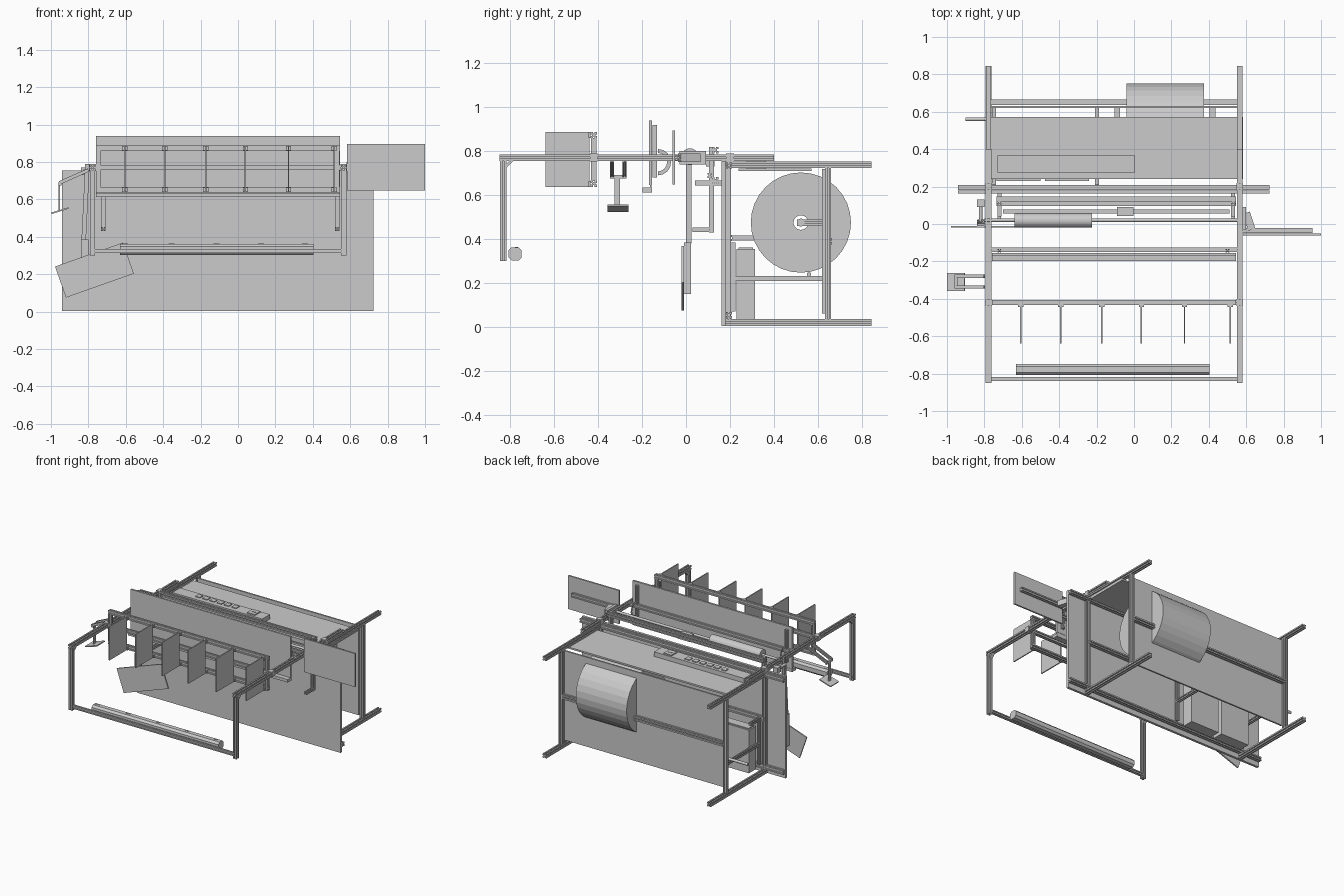
import bpy, bmesh, math
from mathutils import Vector, Matrix

def finish(name, bm):
    bmesh.ops.recalc_face_normals(bm, faces=bm.faces)
    me = bpy.data.meshes.new(name)
    bm.to_mesh(me)
    bm.free()
    ob = bpy.data.objects.new(name, me)
    bpy.context.collection.objects.link(ob)
    return ob

def box(name, x, y, z, tilt=0):
    """Box from (min, max) pairs, optionally tilted about y."""
    bm = bmesh.new()
    c = Vector((sum(x) / 2, sum(y) / 2, sum(z) / 2))
    s = (x[1] - x[0], y[1] - y[0], z[1] - z[0], 1)
    m = Matrix.Translation(c) @ Matrix.Rotation(math.radians(-tilt), 4, 'Y') @ Matrix.Diagonal(s)
    bmesh.ops.create_cube(bm, size=1, matrix=m)
    return finish(name, bm)

def sweep(name, profile, a, b):
    """Extrude a 2D profile from point a to point b."""
    a, b = Vector(a), Vector(b)
    bm = bmesh.new()
    f = bm.faces.new([bm.verts.new((u, v, 0)) for u, v in profile])
    r = bmesh.ops.extrude_face_region(bm, geom=[f])
    bmesh.ops.translate(bm, vec=(0, 0, (b - a).length),
                        verts=[v for v in r['geom'] if isinstance(v, bmesh.types.BMVert)])
    q = (b - a).to_track_quat('Z', 'Y')
    bmesh.ops.transform(bm, matrix=Matrix.Translation(a) @ q.to_matrix().to_4x4(), verts=bm.verts)
    return finish(name, bm)

def bar(name, a, b, w=0.028):
    """Slotted aluminium extrusion: square with a groove in each side."""
    h, g, d = w / 2, w * 0.14, w * 0.25
    side = [(h, -h), (h, -g), (h - d, -g), (h - d, g), (h, g)]
    pts = []
    for k in range(4):
        c, s = [(1, 0), (0, 1), (-1, 0), (0, -1)][k]
        pts += [(u * c - v * s, u * s + v * c) for u, v in side]
    return sweep(name, pts, a, b)

def rod(name, a, b, r, n=24):
    ob = sweep(name, [(r * math.cos(2 * math.pi * i / n), r * math.sin(2 * math.pi * i / n))
                      for i in range(n)], a, b)
    for p in ob.data.polygons:
        p.use_smooth = len(p.vertices) == 4
    return ob

def tube(name, a, b, r, ri, n=32):
    """Hollow roll along x."""
    bm = bmesh.new()
    loops = []
    for x, rad in ((a[0], r), (b[0], r), (b[0], ri), (a[0], ri)):
        loops.append([bm.verts.new((x, a[1] + rad * math.cos(2 * math.pi * i / n),
                                    a[2] + rad * math.sin(2 * math.pi * i / n))) for i in range(n)])
    for k in range(4):
        p, q = loops[k], loops[(k + 1) % 4]
        for i in range(n):
            j = (i + 1) % n
            bm.faces.new((p[i], p[j], q[j], q[i]))
    return finish(name, bm)

L, R = -0.778, 0.565

# side frames
for s, x in (("left", L), ("right", R)):
    bar(s + "_upper_rail", (x, -0.85, 0.77), (x, 0.4, 0.77), 0.03)
    bar(s + "_cabinet_top_rail", (x, 0.165, 0.738), (x, 0.845, 0.738))
    bar(s + "_cabinet_base_rail", (x, 0.165, 0.02), (x, 0.845, 0.02), 0.03)
    bar(s + "_front_leg", (x, -0.832, 0.3), (x, -0.832, 0.756))
    bar(s + "_rear_post", (x, 0.647, 0.035), (x, 0.647, 0.724))
    bar(s + "_cabinet_front_post", (x, 0.193, 0.035), (x, 0.193, 0.724), 0.025)
    sweep(s + "_leg_gusset", [(-0.012, 0), (0.012, 0), (0.012, 0.012), (-0.012, 0.012)],
          (x, -0.82, 0.722), (x, -0.785, 0.757))
    for i, y in enumerate((-0.42, 0.2)):
        box(f"{s}_corner_block_{i}", (x - 0.018, x + 0.018), (y - 0.018, y + 0.018), (0.752, 0.79))
bar("front_cross_bar", (L, -0.828, 0.325), (R, -0.828, 0.325), 0.022)

# catch tray with slots
tray = [(-.03, -.016), (-.016, -.03), (.016, -.03), (.03, -.016), (.03, .016), (.016, .03), (-.016, .03), (-.03, .016)]
sweep("front_tray", tray, (-0.63, -0.778, 0.332), (0.405, -0.778, 0.332))
for i, x in enumerate((-0.605, -0.355, -0.115, 0.122, 0.358)):
    box(f"tray_slot_{i}", (x - 0.016, x + 0.016), (-0.778, -0.765), (0.36, 0.364))

# cabinet panels
box("front_panel", (-0.94, 0.725), (0.162, 0.18), (0.003, 0.755))
box("back_panel", (-0.765, 0.552), (0.62, 0.632), (0.06, 0.72))
box("cabinet_top", (-0.765, 0.583), (0.24, 0.572), (0.71, 0.722))
for i, z in enumerate((0.053, 0.405, 0.735)):
    bar(f"cabinet_cross_rail_{i}", (-0.94 if i != 1 else L, 0.195, z), (0.725 if i != 1 else R, 0.195, z))
bar("back_cross_bar", (-0.765, 0.65, 0.39), (0.552, 0.65, 0.39), 0.03)

# control box and buttons
box("control_box", (-0.73, 0.005), (0.275, 0.365), (0.72, 0.756))
for i in range(6):
    x = -0.545 + i * 0.059
    box(f"button_{i}", (x - 0.019, x + 0.019), (0.307, 0.345), (0.756, 0.762))
box("power_switch", (-0.13, -0.066), (0.29, 0.356), (0.756, 0.764))
for i in (0, 1):
    rod(f"switch_dot_{i}", (-0.108 + i * 0.02, 0.323, 0.764), (-0.108 + i * 0.02, 0.323, 0.767), 0.007, 12)

# material roll and its holder
tube("material_roll", (-0.04, 0.523, 0.475), (0.375, 0.523, 0.475), 0.228, 0.033)
rod("roll_axle", (-0.1, 0.523, 0.475), (0.43, 0.523, 0.475), 0.018)
for i, x in enumerate((-0.09, 0.42)):
    bar(f"roll_bracket_{i}", (x, 0.505, 0.475), (x, 0.625, 0.475), 0.03)

# electronics boxes and shelf frame
for i, x in enumerate((-0.735, -0.475)):
    box(f"electronics_box_{i}", (x, x + 0.235), (0.23, 0.315), (0.037, 0.355))
    box(f"electronics_lid_{i}", (x + 0.01, x + 0.225), (0.24, 0.305), (0.355, 0.362))
    bar(f"shelf_rail_{i}", (L + 0.03 + i * 0.55, 0.21, 0.22), (L + 0.03 + i * 0.55, 0.62, 0.22), 0.022)
    bar(f"shelf_arm_{i}", (L + 0.03 + i * 0.55, 0.21, 0.405), (L + 0.03 + i * 0.55, 0.325, 0.405), 0.022)
    bar(f"shelf_post_{i}", (L + 0.03 + i * 0.55, 0.215, 0.07), (L + 0.03 + i * 0.55, 0.215, 0.385), 0.02)
rod("side_rod", (-0.9, 0.56, 0.24), (-0.745, 0.56, 0.24), 0.01, 12)

# divider rack
for i, z in enumerate((0.652, 0.873)):
    bar(f"rack_rail_{i}", (-0.76, -0.42, z), (0.545, -0.42, z))
bar("rack_cross_beam", (L, -0.42, 0.77), (R, -0.42, 0.77), 0.026)
for i, x in enumerate((-0.748, 0.53)):
    bar(f"rack_post_{i}", (x, -0.42, 0.665), (x, -0.42, 0.86), 0.024)
for i, x in enumerate((-0.605, -0.391, -0.172, 0.04, 0.27, 0.514)):
    box(f"divider_{i}", (x - 0.004, x + 0.004), (-0.64, -0.44), (0.638, 0.887))
    for j, z in enumerate((0.652, 0.873)):
        box(f"divider_clip_{i}_{j}", (x - 0.014, x + 0.014), (-0.445, -0.434), (z - 0.012, z + 0.012))

# backboard with ledge and supports
box("backboard", (-0.76, 0.545), (-0.168, -0.154), (0.645, 0.94))
box("backboard_ledge", (-0.76, 0.545), (-0.198, -0.154), (0.612, 0.634))
box("backboard_lip", (-0.76, 0.545), (-0.164, -0.156), (0.63, 0.65))
bar("backboard_beam", (L, -0.138, 0.77), (R, -0.138, 0.77), 0.026)
for i, x in enumerate((-0.72, 0.5)):
    bar(f"backboard_post_{i}", (x, -0.143, 0.68), (x, -0.143, 0.92), 0.02)
    arc = [(r * math.cos(a), r * math.sin(a)) for r, aa in ((0.06, range(9)), (0.042, range(8, -1, -1)))
           for a in (math.pi * k / 8 - math.pi / 2 for k in aa)]
    bm = bmesh.new()
    f = bm.faces.new([bm.verts.new((x, -0.128 + u, 0.75 + v)) for u, v in arc])
    bmesh.ops.solidify(bm, geom=[f], thickness=0.02)
    finish(f"arc_bracket_{i}", bm)

# feed roller, guide rail and carriage
rod("feed_roller", (-0.64, 0.018, 0.775), (-0.225, 0.018, 0.775), 0.038, 32)
rod("roller_shaft", (-0.8, 0.02, 0.775), (0.555, 0.02, 0.775), 0.009, 16)
bar("guide_rail", (-0.7, 0.066, 0.765), (0.51, 0.066, 0.765), 0.022)
box("carriage", (-0.09, -0.003), (0.042, 0.092), (0.75, 0.79))
for i, z in enumerate((0.667, 0.805)):
    bar(f"gantry_beam_{i}", (-0.735, 0.133, z), (0.545, 0.133, z), 0.03)
bar("gantry_beam_low", (-0.735, 0.108, 0.69), (0.545, 0.108, 0.69), 0.022)
for i, x in enumerate((-0.72, 0.53)):
    bar(f"gantry_drop_{i}", (x, 0.116, 0.43), (x, 0.116, 0.82), 0.024)
    bar(f"gantry_foot_{i}", (x, 0.03, 0.442), (x, 0.125, 0.442), 0.02)
    bar(f"gantry_arm_{i}", (x, 0.04, 0.655), (x, 0.165, 0.655), 0.022)

# left screen on a hanging arm
box("tilted_screen", (-0.96, -0.575), (-0.02, -0.01), (0.134, 0.31), 19.4)
box("screen_holder", (-0.84, -0.80), (-0.01, 0.022), (0.15, 0.385))
bar("screen_arm", (-0.825, 0.012, 0.38), (-0.805, 0.012, 0.79), 0.024)
box("screen_motor", (-0.84, -0.8), (0.09, 0.13), (0.73, 0.77))
rod("screen_link", (-0.82, 0.012, 0.75), (-0.82, 0.11, 0.75), 0.01, 12)

# left foot lever
for i, y in enumerate((-0.337, -0.279)):
    bar(f"lever_arm_{i}", (-0.80, y, 0.757), (-0.955, y, 0.688), 0.018)
box("lever_post", (-0.959, -0.951), (-0.325, -0.3), (0.54, 0.69))
box("lever_bridge", (-0.96, -0.945), (-0.345, -0.27), (0.675, 0.692))
box("lever_pad", (-1.0, -0.903), (-0.358, -0.262), (0.536, 0.544), 17)

# right side display and its bracket
box("side_display", (0.582, 1.0), (-0.062, -0.05), (0.648, 0.895))
bar("display_bar", (0.58, -0.035, 0.77), (0.955, -0.035, 0.77), 0.026)
sweep("display_gusset", [(-0.02, -0.02), (0.02, -0.02), (0.02, 0.02), (-0.02, 0.02)],
      (0.6, 0.06, 0.77), (0.63, -0.03, 0.77))
box("display_plate", (0.58, 0.6), (-0.03, 0.09), (0.74, 0.8))
